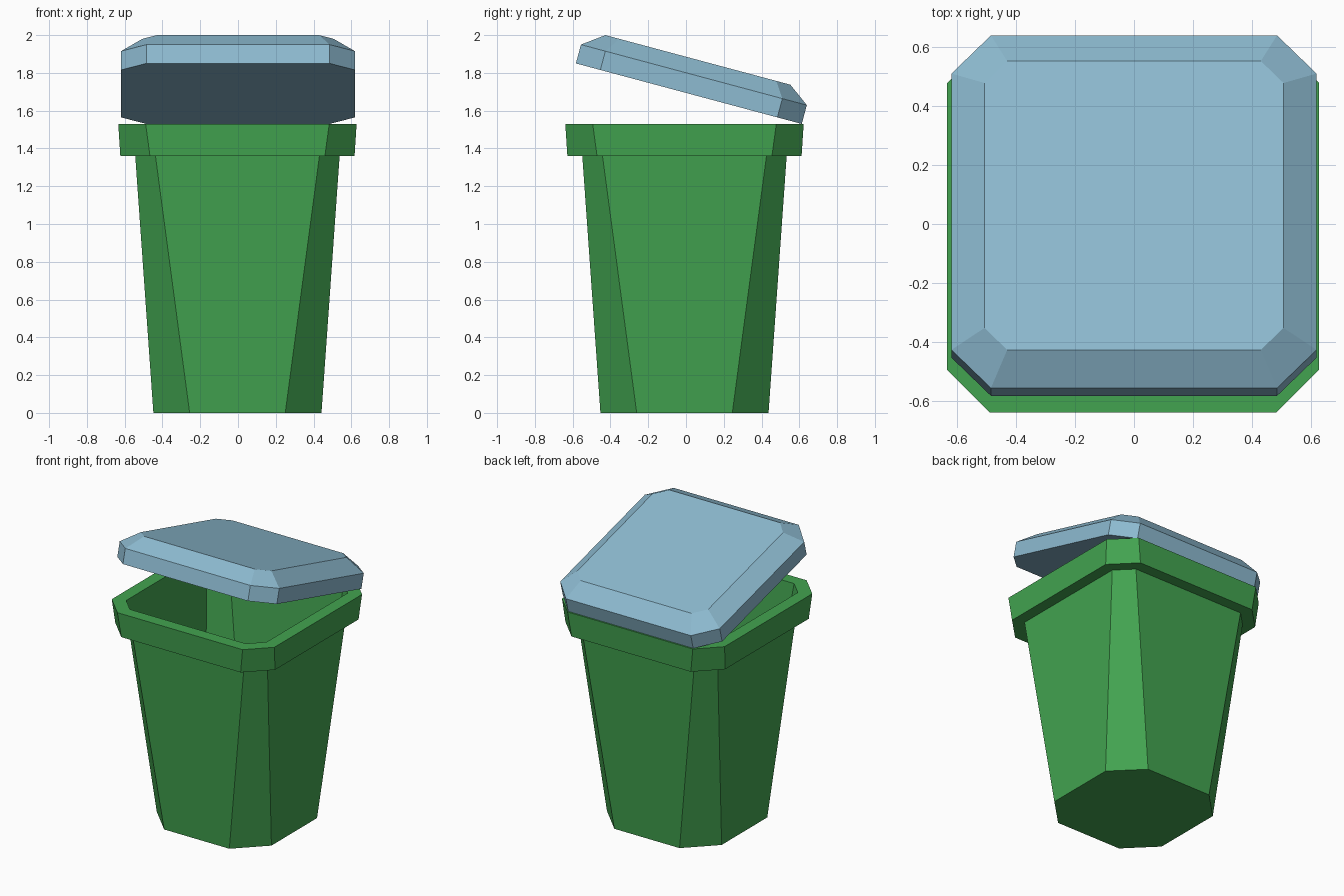
import bpy, bmesh
from math import radians
from mathutils import Matrix

if "Cube" in bpy.data.objects:
    bpy.data.objects.remove(bpy.data.objects["Cube"])


def octagon(half, flat, z):
    """Square of half-width `half` with corners cut so each side spans +-flat."""
    h, f = half, flat
    return [(f, -h, z), (h, -f, z), (h, f, z), (f, h, z),
            (-f, h, z), (-h, f, z), (-h, -f, z), (-f, -h, z)]


def material(name, color):
    mat = bpy.data.materials.new(name)
    mat.diffuse_color = (*color, 1)
    mat.use_nodes = True
    mat.node_tree.nodes["Principled BSDF"].inputs["Base Color"].default_value = mat.diffuse_color
    return mat


def loft(name, rings, mat, matrix):
    """Skin a stack of octagons (half, flat, z) and cap both ends."""
    bm = bmesh.new()
    loops = [[bm.verts.new(p) for p in octagon(*r)] for r in rings]
    for a, b in zip(loops, loops[1:]):
        for i in range(8):
            j = (i + 1) % 8
            bm.faces.new((a[i], a[j], b[j], b[i]))
    bm.faces.new(loops[0][::-1])
    bm.faces.new(loops[-1])
    bmesh.ops.recalc_face_normals(bm, faces=bm.faces)
    mesh = bpy.data.meshes.new(name)
    bm.to_mesh(mesh)
    bm.free()
    mesh.materials.append(mat)
    obj = bpy.data.objects.new(name, mesh)
    obj.matrix_world = matrix
    bpy.context.collection.objects.link(obj)
    return obj


green = material("bin_green", (0.055, 0.37, 0.08))
blue = material("lid_blue", (0.27, 0.50, 0.64))

# Hollow bin: outer wall, stepped rim, then down the inside to the floor
loft("bin_body", [
    (0.445, 0.253, 0.0),
    (0.541, 0.434, 1.36),
    (0.62, 0.463, 1.36),
    (0.631, 0.486, 1.53),
    (0.545, 0.449, 1.53),
    (0.42, 0.24, 0.03),
], green, Matrix.Translation((-0.003, -0.008, 0)))

# Solid bevelled lid, tipped open towards the front
loft("lid", [
    (0.619, 0.485, 0.0),
    (0.619, 0.485, 0.103),
    (0.507, 0.43, 0.185),
], blue, Matrix.Translation((0, 0.015, 1.69)) @ Matrix.Rotation(radians(-15), 4, 'X'))
